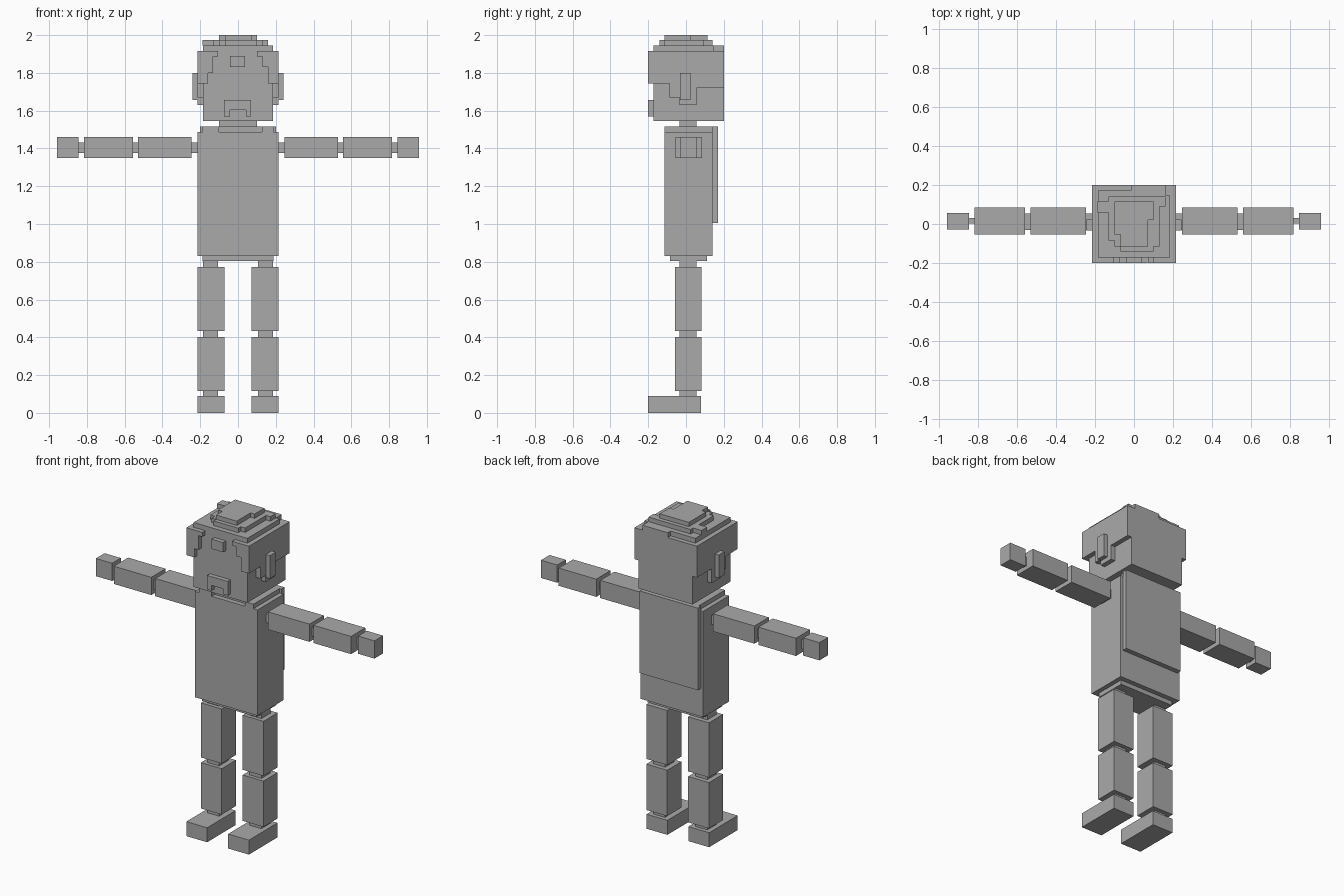
import bpy, bmesh
from mathutils import Vector

grey = bpy.data.materials.new("plain grey")
grey.diffuse_color = (0.4, 0.4, 0.4, 1)


def prism(name, pts, axis, lo, hi):
    """Extrude a flat outline along an axis; pts are the other two coordinates in order."""
    def place(p, d):
        c = list(p)
        c.insert(axis, d)
        return Vector(c)
    bm = bmesh.new()
    a = [bm.verts.new(place(p, lo)) for p in pts]
    b = [bm.verts.new(place(p, hi)) for p in pts]
    bm.faces.new(a)
    bm.faces.new(b)
    n = len(pts)
    for i in range(n):
        j = (i + 1) % n
        bm.faces.new((a[i], a[j], b[j], b[i]))
    bmesh.ops.recalc_face_normals(bm, faces=bm.faces)
    me = bpy.data.meshes.new(name)
    bm.to_mesh(me)
    bm.free()
    me.materials.append(grey)
    ob = bpy.data.objects.new(name, me)
    bpy.context.collection.objects.link(ob)
    return ob


def box(name, x0, x1, y0, y1, z0, z1):
    return prism(name, [(x0, y0), (x1, y0), (x1, y1), (x0, y1)], 2, z0, z1)


def pair(name, x0, x1, *rest):
    box("right_" + name, x0, x1, *rest)
    box("left_" + name, -x1, -x0, *rest)


# Legs and feet
pair("foot", 0.072, 0.215, -0.2, 0.08, 0, 0.09)
pair("ankle", 0.105, 0.185, -0.035, 0.055, 0.09, 0.117)
pair("shin", 0.072, 0.215, -0.057, 0.082, 0.117, 0.402)
pair("knee", 0.105, 0.185, -0.035, 0.055, 0.402, 0.434)
pair("thigh", 0.072, 0.215, -0.057, 0.082, 0.434, 0.773)
pair("hip_joint", 0.105, 0.185, -0.035, 0.055, 0.773, 0.803)

# Torso, with a collar that is notched at the front
box("pelvis", -0.187, 0.187, -0.085, 0.11, 0.803, 0.83)
box("torso", -0.215, 0.215, -0.115, 0.14, 0.83, 1.487)
prism("collar", [(-0.187, -0.115), (-0.1, -0.115), (-0.1, -0.085), (0.128, -0.085),
                 (0.128, -0.115), (0.187, -0.115), (0.187, 0.14), (-0.187, 0.14)], 2, 1.487, 1.515)
box("back_panel", -0.2, 0.2, 0.14, 0.17, 1.005, 1.515)
box("neck", -0.1, 0.1, -0.035, 0.055, 1.515, 1.545)

# Arms
pair("shoulder_joint", 0.215, 0.245, -0.03, 0.055, 1.375, 1.432)
pair("upper_arm", 0.245, 0.53, -0.055, 0.085, 1.35, 1.46)
pair("elbow", 0.53, 0.557, -0.03, 0.055, 1.375, 1.432)
pair("forearm", 0.557, 0.815, -0.055, 0.085, 1.35, 1.46)
pair("wrist", 0.815, 0.845, 0.003, 0.03, 1.375, 1.432)
pair("hand", 0.845, 0.957, -0.028, 0.057, 1.35, 1.46)

# Head, ears and hair sides
box("head", -0.185, 0.185, -0.172, 0.2, 1.545, 1.915)
side = [(-0.2, 1.745), (-0.087, 1.745), (-0.087, 1.67), (-0.035, 1.67), (-0.035, 1.63),
        (0.055, 1.63), (0.055, 1.72), (0.2, 1.72), (0.2, 1.915), (-0.2, 1.915)]
prism("right_hair_side", side, 0, 0.185, 0.215)
prism("left_hair_side", side, 0, -0.215, -0.185)
pair("ear", 0.215, 0.242, -0.033, 0.024, 1.657, 1.8)

# Stepped fringe on each side of the brow
prism("left_fringe", [(-0.185, 1.745), (-0.16, 1.745), (-0.16, 1.8), (-0.132, 1.8), (-0.132, 1.888),
                      (-0.105, 1.888), (-0.105, 1.915), (-0.185, 1.915)], 1, -0.2, -0.172)
prism("right_fringe", [(0.185, 1.745), (0.16, 1.745), (0.16, 1.83), (0.13, 1.83), (0.13, 1.888),
                       (0.1, 1.888), (0.1, 1.915), (0.185, 1.915)], 1, -0.2, -0.172)

# Raised brow block and moustache
box("brow_block", -0.042, 0.038, -0.2, -0.172, 1.83, 1.89)
prism("moustache", [(-0.073, 1.57), (-0.042, 1.57), (-0.042, 1.603), (0.042, 1.603), (0.042, 1.57),
                    (0.07, 1.57), (0.07, 1.657), (-0.073, 1.657)], 1, -0.2, -0.172)

# Hair layers stacked on the crown
prism("crown_lower", [(-0.185, -0.172), (0.185, -0.172), (0.185, 0.145), (0.16, 0.145), (0.16, 0.2),
                      (-0.015, 0.2), (-0.015, 0.172), (-0.185, 0.172)], 2, 1.915, 1.945)
prism("crown_middle", [(-0.07, -0.14), (0.1, -0.14), (0.1, -0.115), (0.13, -0.115), (0.13, 0.09),
                       (0.16, 0.09), (0.16, 0.14), (-0.13, 0.14), (-0.13, 0.115), (-0.187, 0.115),
                       (-0.187, 0.06), (-0.13, 0.06), (-0.13, -0.085), (-0.1, -0.085),
                       (-0.1, -0.115), (-0.07, -0.115)], 2, 1.945, 1.973)
prism("crown_top", [(-0.07, -0.115), (0.072, -0.115), (0.072, 0.02), (0.1, 0.02), (0.1, 0.115),
                    (-0.1, 0.115), (-0.1, -0.055), (-0.07, -0.055)], 2, 1.973, 2.0)
